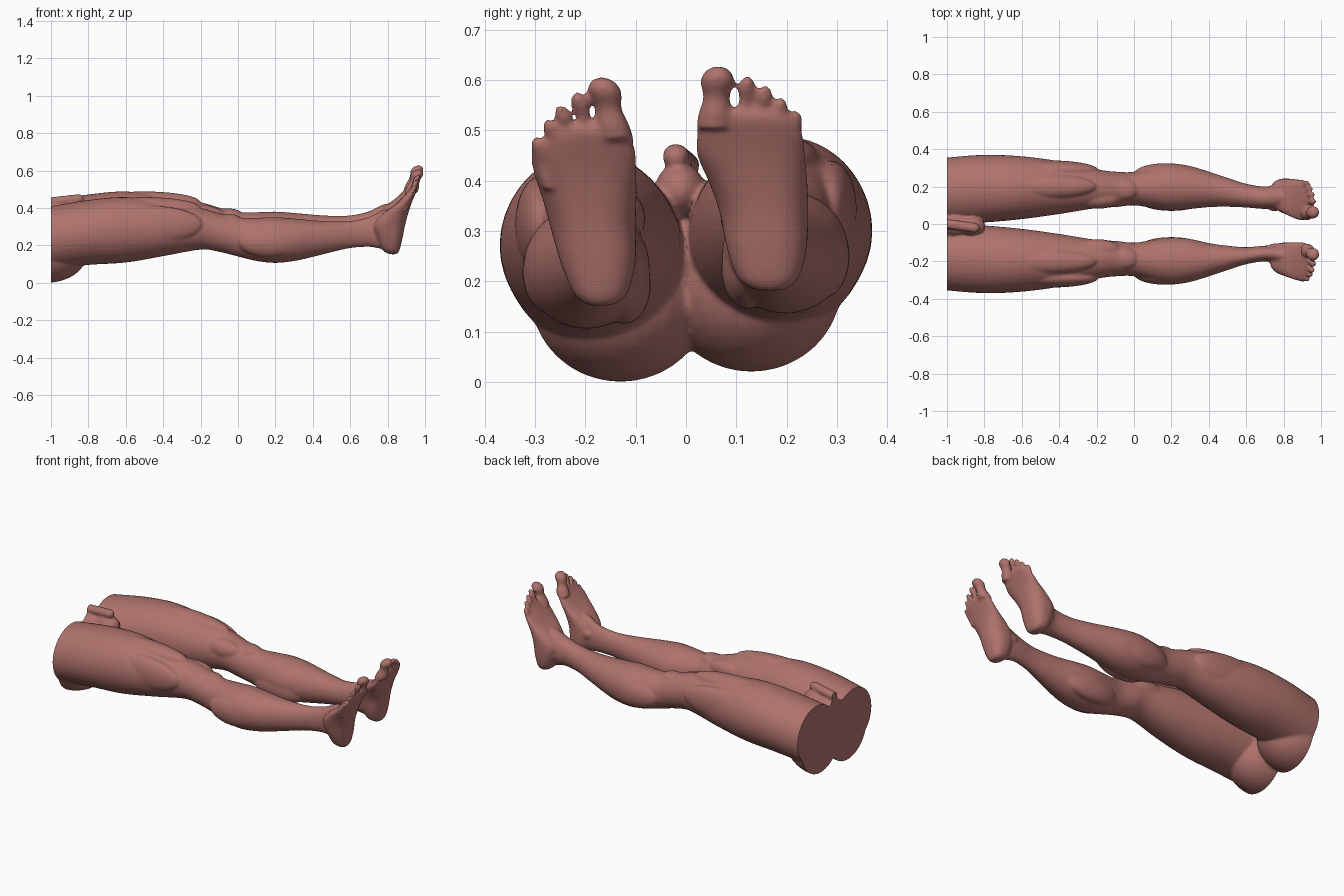
import bpy, bmesh, math
from mathutils import Matrix, Vector

if "Cube" in bpy.data.objects:
    bpy.data.objects.remove(bpy.data.objects["Cube"])

bm = bmesh.new()


def spline(rows, steps=5):
    """Catmull-Rom interpolation of table rows."""
    out = []
    for i in range(len(rows) - 1):
        a, b = rows[max(i - 1, 0)], rows[i]
        c, d = rows[i + 1], rows[min(i + 2, len(rows) - 1)]
        for k in range(steps):
            t = k / steps
            out.append([0.5 * (2*q + (r - p)*t + (2*p - 5*q + 4*r - s)*t*t
                               + (3*q - p - 3*r + s)*t**3)
                        for p, q, r, s in zip(a, b, c, d)])
    return out + [list(rows[-1])]


def loft(rows, axis, power=2.0, n=40):
    """Rows are (position on axis, lo1, hi1, lo2, hi2); rings are superellipses."""
    rings = []
    for pos, a0, a1, b0, b1 in spline(rows):
        ring = []
        for k in range(n):
            t = 2 * math.pi * k / n
            c, s = math.cos(t), math.sin(t)
            u = (a0 + a1) / 2 + (a1 - a0) / 2 * math.copysign(abs(c) ** (2 / power), c)
            v = (b0 + b1) / 2 + (b1 - b0) / 2 * math.copysign(abs(s) ** (2 / power), s)
            ring.append(bm.verts.new((pos, u, v) if axis == 'X' else (u, v, pos)))
        rings.append(ring)
    for r, q in zip(rings, rings[1:]):
        for k in range(n):
            bm.faces.new((r[k], r[(k + 1) % n], q[(k + 1) % n], q[k]))
    bm.faces.new(rings[0][::-1])
    bm.faces.new(rings[-1])


def blob(center, radii):
    m = Matrix.Translation(center) @ Matrix.Diagonal((*radii, 1))
    bmesh.ops.create_uvsphere(bm, u_segments=32, v_segments=20, radius=1, matrix=m)


# Leg: x, inner y, outer y, bottom z, top z
LEG = [(-1.08, .0, .345, .10, .43), (-1, .0, .355, .10, .44), (-.8, .008, .37, .125, .472),
       (-.6, .026, .362, .138, .488), (-.4, .053, .336, .172, .463), (-.2, .085, .293, .207, .43),
       (-.1, .09, .28, .195, .402), (0, .1, .279, .17, .378), (.1, .085, .306, .146, .377),
       (.2, .072, .323, .136, .38), (.3, .08, .31, .146, .373), (.4, .09, .28, .168, .364),
       (.5, .092, .247, .193, .358), (.6, .088, .215, .215, .36), (.7, .08, .2, .222, .382),
       (.78, .08, .212, .212, .42), (.84, .1, .2, .25, .42)]
# Foot: z, back x, sole x
FOOT = [(.182, .818, .846), (.19, .793, .856), (.212, .768, .866), (.27, .742, .88),
        (.34, .725, .894), (.40, .775, .91), (.45, .842, .926), (.49, .882, .942),
        (.525, .912, .955), (.545, .925, .95)]
# Inner and outer edge of each foot, same levels as above
EDGE = {1: [(.145, .185), (.122, .207), (.1, .226), (.08, .24), (.066, .243),
            (.044, .241), (.022, .237), (.021, .233), (.03, .215), (.05, .19)],
        -1: [(.152, .19), (.132, .207), (.114, .226), (.1, .25), (.1, .27),
             (.098, .287), (.098, .304), (.1, .306), (.115, .275), (.13, .245)]}
# Toe tips: y, z, big toe first
TOES = {1: [(.064, .628), (.122, .609), (.157, .59), (.188, .566), (.218, .541)],
        -1: [(.168, .606), (.217, .577), (.25, .552), (.274, .523), (.298, .488)]}
TOE_X = [.966, .964, .957, .947, .931]

for side in (1, -1):
    dz = 0 if side == 1 else -.03

    def inward(x):
        """The second leg has a slightly slimmer inner ankle line."""
        return 0 if side == 1 else .036 * min(max((x - .3) / .3, 0), 1)

    def pair(a, b):
        return (a, b) if side == 1 else (-b, -a)

    loft([(x, *pair(i + inward(x), o), b + dz, t + dz) for x, i, o, b, t in LEG], 'X')
    loft([(z + dz, x0, x1, *pair(*e)) for (z, x0, x1), e in zip(FOOT, EDGE[side])], 'Z', 2.4)

    # Toes with a narrow neck and a rounded tip
    lean = .007 if side == 1 else .028
    for k, ((y, z), x) in enumerate(zip(TOES[side], TOE_X)):
        r = .034 if k == 0 else .0185 - .0007 * k
        length = .125 if k == 0 else .105
        rows = []
        for f, w in ((1, 1.1), (.75, 1), (.5, .78), (.25, 1), (.1, .8), (.03, .45), (0, .1)):
            cx, cy, h = x - .042 * f, y - lean * f, r * w
            rows.append((z - length * f, cx - h, cx + h, *pair(cy - h, cy + h)))
        loft(rows, 'Z', n=20)

    # Muscles, kneecap and ankle bones
    for (x, y, z), radii in [((-.05, .185, .363), (.075, .055, .034)),
                             ((-.2, .135, .355), (.13, .054, .06)),
                             ((-.45, .288, .34), (.26, .052, .1)),
                             ((-.5, .2, .43), (.3, .07, .058)),
                             ((.2, .122, .225), (.17, .052, .08)),
                             ((.17, .268, .25), (.17, .057, .085)),
                             ((.75, .09, .325), (.035, .022, .03)),
                             ((.77, .2, .29), (.035, .022, .03))]:
        blob((x, side * (y + (inward(x) if y < .15 else 0)), z + dz), radii)

    # Buttock
    blob((-1.02, side * .13, .192 if side == 1 else .172), (.22, .18, .172))

# Pelvis and groin
blob((-1.05, 0, .25), (.2, .26, .145))
blob((-.87, -.012, .382), (.075, .05, .052))
blob((-.96, -.005, .36), (.11, .06, .06))
for k in range(9):
    t = k / 8
    blob((-1.03 + .175 * t, .004 - .024 * t, .428 + .02 * t), (.032, .027, .026))

bmesh.ops.recalc_face_normals(bm, faces=bm.faces)
raw = bpy.data.meshes.new("legs_raw")
bm.to_mesh(raw)
bm.free()

# Fuse everything into one soft skin
legs = bpy.data.objects.new("legs", raw)
bpy.context.collection.objects.link(legs)
rm = legs.modifiers.new("fuse", 'REMESH')
rm.mode = 'VOXEL'
rm.voxel_size = .006
sm = legs.modifiers.new("soften", 'SMOOTH')
sm.factor = .5
sm.iterations = 10
bpy.context.view_layer.update()
skin = bpy.data.meshes.new_from_object(legs.evaluated_get(bpy.context.evaluated_depsgraph_get()))
legs.modifiers.clear()
legs.data = skin

# Flat cut across the hips
bm = bmesh.new()
bm.from_mesh(skin)
bmesh.ops.bisect_plane(bm, geom=bm.verts[:] + bm.edges[:] + bm.faces[:], dist=1e-5,
                       plane_co=Vector((-1, 0, 0)), plane_no=Vector((1, 0, 0)), clear_inner=True)
bmesh.ops.holes_fill(bm, edges=[e for e in bm.edges if e.is_boundary], sides=0)
bm.to_mesh(skin)
bm.free()

mat = bpy.data.materials.new("skin")
mat.diffuse_color = (.43, .17, .15, 1)
mat.use_nodes = True
mat.node_tree.nodes["Principled BSDF"].inputs["Base Color"].default_value = mat.diffuse_color
skin.materials.clear()
skin.materials.append(mat)
bpy.context.view_layer.objects.active = legs
legs.select_set(True)
bpy.ops.object.shade_smooth_by_angle(angle=math.radians(45))
